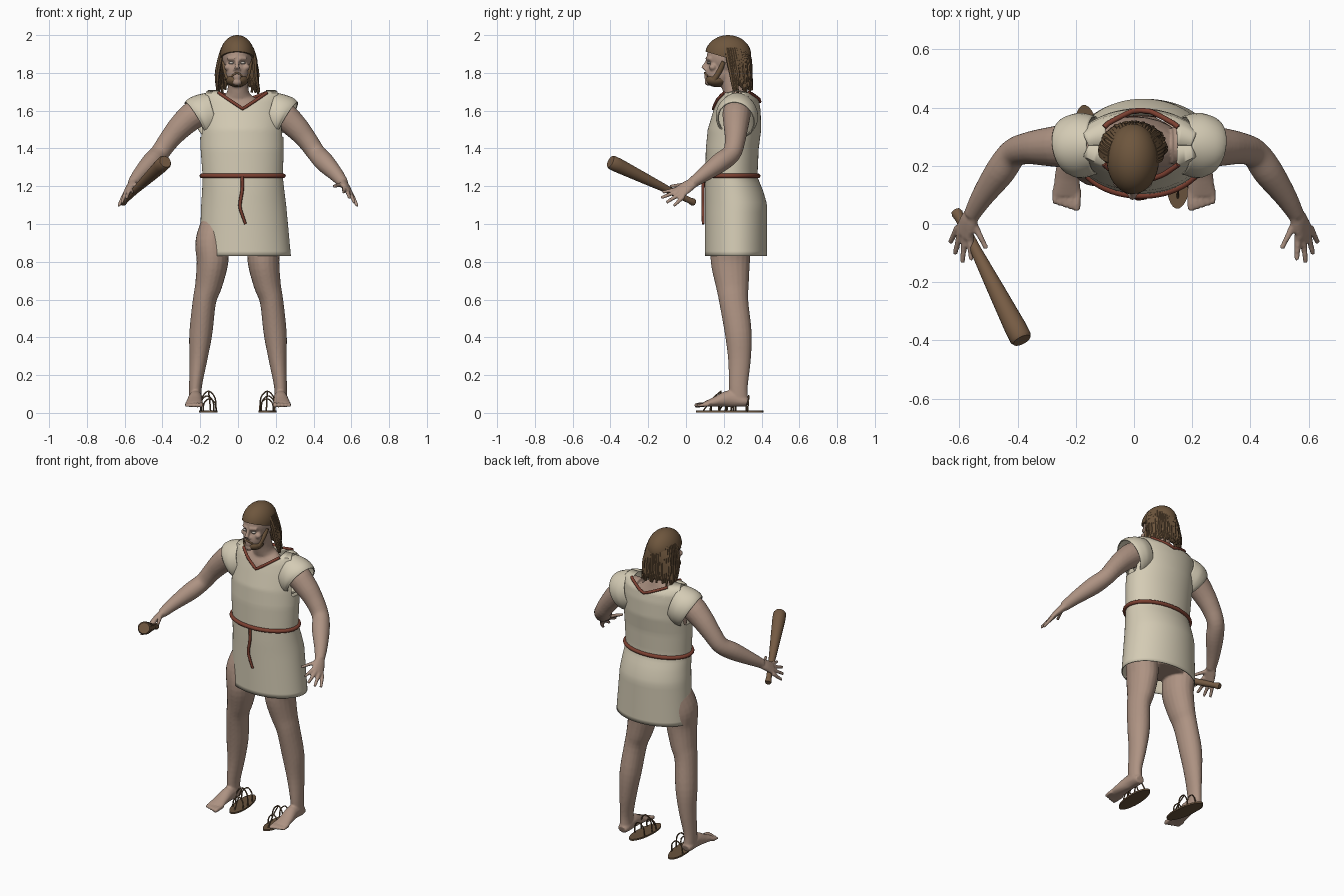
import bpy, bmesh, math, random
from mathutils import Vector, Matrix

random.seed(4)
if "Cube" in bpy.data.objects:
    bpy.data.objects.remove(bpy.data.objects["Cube"])


def material(name, rgb):
    m = bpy.data.materials.new(name)
    m.use_nodes = True
    m.diffuse_color = (*rgb, 1)
    m.node_tree.nodes["Principled BSDF"].inputs["Base Color"].default_value = (*rgb, 1)
    return m


SKIN = material("skin", (0.42, 0.29, 0.225))
CLOTH = material("cream_cloth", (0.66, 0.6, 0.46))
HAIR = material("brown_hair", (0.155, 0.093, 0.047))
CORD = material("red_brown_cord", (0.2, 0.05, 0.03))
WOOD = material("club_wood", (0.18, 0.105, 0.057))
LEATHER = material("sandal_leather", (0.14, 0.085, 0.045))
EYE = material("eye_white", (0.5, 0.45, 0.4))


def finish(bm, name, mat, recalc=True):
    if recalc:
        bmesh.ops.recalc_face_normals(bm, faces=bm.faces)
    me = bpy.data.meshes.new(name)
    bm.to_mesh(me)
    bm.free()
    me.materials.append(mat)
    ob = bpy.data.objects.new(name, me)
    bpy.context.collection.objects.link(ob)
    bpy.ops.object.select_all(action="DESELECT")
    ob.select_set(True)
    bpy.context.view_layer.objects.active = ob
    bpy.ops.object.shade_smooth_by_angle(angle=math.radians(50))
    return ob


def refine(pts, k):
    """Catmull-Rom subdivision of a path with radii."""
    out = []
    for i in range(len(pts) - 1):
        a, b, c, d = (pts[min(max(j, 0), len(pts) - 1)] for j in range(i - 1, i + 3))
        for s in range(k):
            t = s / k
            out.append([0.5 * (2 * q + (r - p) * t + (2 * p - 5 * q + 4 * r - w) * t * t
                        + (3 * q - p - 3 * r + w) * t ** 3) for p, q, r, w in zip(a, b, c, d)])
    return out + [list(pts[-1])]


def tube(bm, pts, ref=(1, 0, 0), n=12, k=4, closed=False, cap=True):
    """Sweep an ellipse along (x, y, z, r[, r2]) points."""
    pts = refine(pts, k) if k > 1 else [list(p) for p in pts]
    rings, m = [], len(pts)
    for i, p in enumerate(pts):
        lo, hi = (i - 1, (i + 1) % m) if closed else (max(i - 1, 0), min(i + 1, m - 1))
        t = (Vector(pts[hi][:3]) - Vector(pts[lo][:3])).normalized()
        r = Vector(ref)
        s = (r - t * r.dot(t)).normalized()
        u = t.cross(s)
        rings.append([bm.verts.new(Vector(p[:3]) + s * p[3] * math.cos(j * math.tau / n)
                      + u * p[-1] * math.sin(j * math.tau / n)) for j in range(n)])
    for i in range(m if closed else m - 1):
        a, b = rings[i], rings[(i + 1) % m]
        for j in range(n):
            bm.faces.new((a[j], a[(j + 1) % n], b[(j + 1) % n], b[j]))
    if cap and not closed:
        bm.faces.new(rings[0])
        bm.faces.new(rings[-1])


def blob(bm, c, r):
    bmesh.ops.create_uvsphere(bm, u_segments=32, v_segments=20, radius=1,
                              matrix=Matrix.Translation(c) @ Matrix.Diagonal((*r, 1)))


def flip(pts, s):
    return [(p[0] * s, *p[1:]) for p in pts]


# Body: overlapping volumes fused into one skin
bm = bmesh.new()
tube(bm, [(0, .26, .88, .13, .1), (0, .26, 1.0, .16, .12), (0, .25, 1.25, .15, .1),
          (0, .26, 1.48, .175, .11), (0, .265, 1.6, .16, .085), (0, .265, 1.66, .1, .06),
          (0, .255, 1.7, .058, .058), (0, .225, 1.82, .052, .058)], n=24)
blob(bm, (-.005, .222, 1.885), (.079, .112, .105))
blob(bm, (-.005, .18, 1.8), (.062, .075, .075))
blob(bm, (-.005, .118, 1.752), (.026, .02, .02))
tube(bm, [(-.005, .115, 1.868, .009), (-.005, .1, 1.84, .011), (-.005, .092, 1.822, .015)])
blob(bm, (-.005, .108, 1.79), (.024, .012, .008))
blob(bm, (-.005, .108, 1.776), (.021, .012, .007))
for s in (-1, 1):
    tube(bm, [(s * .008 - .005, .108, 1.875, .009), (s * .05 - .005, .13, 1.875, .009)])
    blob(bm, (s * .048 - .005, .142, 1.83), (.02, .02, .018))
    blob(bm, (s * .012 - .005, .105, 1.817), (.009, .01, .008))
    # arms
    tube(bm, flip([(.13, .27, 1.6, .065), (.22, .268, 1.585, .075), (.3, .265, 1.52, .066),
                   (.365, .26, 1.445, .055), (.415, .242, 1.375, .05), (.46, .18, 1.325, .052),
                   (.52, .095, 1.262, .039), (.558, .03, 1.215, .028)], s), ref=(0, 0, 1), n=20)
    tube(bm, flip([(.55, .045, 1.222, .028, .022), (.568, .01, 1.2, .037, .021),
                   (.588, -.035, 1.168, .042, .014)], s), ref=(.07 * s, .06, -.075))
    for base, tip in (((.563, -.035, 1.187), (.56, -.125, 1.168)),
                      ((.58, -.04, 1.175), (.59, -.133, 1.138)),
                      ((.596, -.03, 1.16), (.616, -.105, 1.113)),
                      ((.606, -.012, 1.147), (.632, -.065, 1.095)),
                      ((.552, .005, 1.21), (.507, -.085, 1.2))):
        tube(bm, flip([(*base, .013), (*tip, .009)], s), ref=(0, 0, 1), n=8)
    # legs
    tube(bm, flip([(.115, .26, .99, .085, .1), (.138, .24, .9, .088, .105),
                   (.135, .235, .8, .084, .104), (.155, .245, .68, .072, .088),
                   (.178, .253, .59, .062, .077), (.197, .277, .42, .061, .071),
                   (.21, .283, .28, .047, .06), (.225, .277, .14, .034, .05),
                   (.225, .28, .06, .034, .05)], s), n=20)
    # feet and toes
    tube(bm, flip([(.225, .325, .055, .028, .022), (.225, .3, .062, .035, .031),
                   (.225, .23, .075, .037, .044), (.23, .16, .06, .043, .028),
                   (.231, .1, .046, .049, .014)], s), n=16)
    for i in range(5):
        x = .193 + .019 * i
        tube(bm, flip([(x, .12, .046, .013), (x + .003, .062 + .005 * i, .041, .0135 - .001 * i),
                       (x + .003, .045 + .006 * i, .037, .009)], s), n=8)
body = finish(bm, "body", SKIN)
rm = body.modifiers.new("fuse", "REMESH")
rm.mode, rm.voxel_size, rm.use_smooth_shade = "VOXEL", .006, True
sm = body.modifiers.new("soften", "SMOOTH")
sm.factor, sm.iterations = .5, 4

# Eyes
bm = bmesh.new()
for s in (-1, 1):
    blob(bm, (s * .031 - .005, .122, 1.853), (.014, .011, .007))
finish(bm, "eyes", EYE)

# Tunic: z, centre x, half width, front y, back y
PROFILE = [(.83, .038, .242, .1, .43), (1.1, .03, .225, .1, .43), (1.17, .028, .218, .1, .41),
           (1.25, .025, .212, .102, .378), (1.4, .022, .22, .105, .385),
           (1.5, .02, .222, .115, .398), (1.6, .02, .222, .145, .395),
           (1.66, .02, .22, .165, .385), (1.695, .02, .215, .19, .35),
           (1.71, .02, .205, .268, .272)]


def cloth(a, z, grow=0):
    for p, q in zip(PROFILE, PROFILE[1:]):
        if z <= q[0] + 1e-6:
            break
    t = (z - p[0]) / (q[0] - p[0])
    cx, rx, yf, yb = (u + (v - u) * t for u, v in zip(p[1:], q[1:]))
    return Vector((cx + (rx + grow) * math.cos(a),
                   (yf + yb) / 2 + ((yb - yf) / 2 + grow) * math.sin(a), z))


def top_edge(a):
    x = .02 + .21 * math.cos(a)
    d, c = abs(x - .025), abs(math.cos(a))
    if d < .125:
        low = 1.61 if math.sin(a) < 0 else 1.648
        return low + (1.697 - low) * d / .125
    f = min(max((c - .88) / .09, 0), 1)
    return 1.71 - .25 * f * f * (3 - 2 * f)


N, LOW, HIGH = 120, 22, 20
bm = bmesh.new()
grid = []
for j in range(N):
    a = math.tau * j / N
    zs = [.83 + .57 * i / LOW for i in range(LOW)]
    zs += [1.4 + (top_edge(a) - 1.4) * i / HIGH for i in range(HIGH + 1)]
    grid.append([bm.verts.new(cloth(a, z)) for z in zs])
for j in range(N):
    a, b = grid[j], grid[(j + 1) % N]
    for i in range(LOW + HIGH):
        bm.faces.new((a[i], b[i], b[i + 1], a[i + 1]))
tunic = finish(bm, "tunic", CLOTH)
tunic.modifiers.new("thickness", "SOLIDIFY").thickness = .006

# Short sleeves
bm = bmesh.new()
for s in (-1, 1):
    x = .018
    tube(bm, [(x + s * .15, .272, 1.585, .115, .1), (x + s * .195, .27, 1.572, .118, .112),
              (x + s * .225, .268, 1.56, .118, .108), (x + s * .243, .265, 1.55, .11, .098)],
         ref=(0, 0, 1), n=28, cap=False)
sleeves = finish(bm, "sleeves", CLOTH)
sleeves.modifiers.new("thickness", "SOLIDIFY").thickness = .006

# Belt, hanging cord and neck trim
bm = bmesh.new()
tube(bm, [(*cloth(math.tau * j / 64, 1.255, .004), .012) for j in range(64)],
     ref=(0, 0, 1), k=1, closed=True)
finish(bm, "belt", CORD)
bm = bmesh.new()
tube(bm, [(.022, .092, 1.25, .009), (.022, .09, 1.18, .009), (.01, .09, 1.1, .009),
          (.022, .09, 1.05, .008), (.04, .091, 1.0, .007)], n=8)
finish(bm, "belt_cord", CORD)
bm = bmesh.new()
for side in (-1, 1):
    arc = [math.acos((x - .5) / .5 * .585 + .02) for x in [i / 16 for i in range(17)]]
    tube(bm, [(*cloth(side * a, top_edge(side * a), .003), .009) for a in arc],
         ref=(0, 0, 1), n=8, k=1)
finish(bm, "neck_trim", CORD)

# Hair cap with slanted lower edge
bm = bmesh.new()
blob(bm, (-.004, .223, 1.895), (.09, .122, .105))
cut = bmesh.ops.bisect_plane(bm, geom=bm.verts[:] + bm.edges[:] + bm.faces[:],
                             plane_co=(0, .1, 1.914), plane_no=(0, .3, 1), clear_inner=True)
bmesh.ops.holes_fill(bm, edges=[e for e in bm.edges if e.is_boundary])
finish(bm, "hair_cap", HAIR)

# Hanging locks round the sides and back
bm = bmesh.new()
for i in range(30):
    a = math.radians(-5 + 190 * i / 29)
    c, s = math.cos(a), math.sin(a)
    end = 1.685 + random.uniform(0, .05)
    sway = random.uniform(-.008, .008)
    tube(bm, [(-.004 + .075 * c, .225 + .095 * s, 1.93, .012),
              (-.004 + .092 * c, .235 + .1 * s, 1.87, .014),
              (-.004 + .103 * c + sway, .25 + .09 * s, 1.79, .013),
              (-.004 + .11 * c - sway, .262 + .088 * s, end, .006)], n=7, k=3)
finish(bm, "hair_locks", HAIR)

# Beard wrapped under the jaw
bm = bmesh.new()
blob(bm, (-.005, .163, 1.763), (.06, .06, .038))
for s in (-1, 1):
    tube(bm, [(s * .071 - .005, .2, 1.86, .012), (s * .06 - .005, .178, 1.81, .014),
              (s * .045 - .005, .15, 1.765, .016)])
tube(bm, [(-.034, .115, 1.782, .005), (-.005, .1, 1.8, .006), (.024, .115, 1.782, .005)],
     ref=(0, 0, 1))
finish(bm, "beard", HAIR)

# Club in the right hand
bm = bmesh.new()
tail, head = Vector((-.612, .045, 1.112)), Vector((-.385, -.4, 1.33))
tube(bm, [(*tail.lerp(head, t), r) for t, r in ((0, .016), (.02, .02), (.06, .016), (.3, .019),
          (.6, .029), (.9, .038), (.98, .038), (1, .032))], ref=(0, 0, 1), n=24, k=1)
finish(bm, "club", WOOD)

# Sandals lying beside the feet
for name, cx, cy, turn in (("right_sandal", -.157, .272, .12), ("left_sandal", .156, .19, -.06)):
    bm = bmesh.new()
    tube(bm, [(0, 0, .003, .047, .138), (0, 0, .013, .047, .138)], n=36, k=1)
    for y, h, w in ((-.06, .075, .034), (-.015, .115, .04), (.05, .09, .036)):
        tube(bm, [(-w, y, .01, .004), (-w * .85, y + .005, h * .7, .004), (0, y + .01, h, .004),
                  (w * .85, y + .005, h * .7, .004), (w, y, .01, .004)], ref=(0, 1, 0), n=6)
    tube(bm, [(0, -.1, .01, .004), (0, -.05, .075, .004), (0, -.005, .115, .004)], n=6)
    sandal = finish(bm, name, LEATHER)
    sandal.location = (cx, cy, 0)
    sandal.rotation_euler.z = turn
